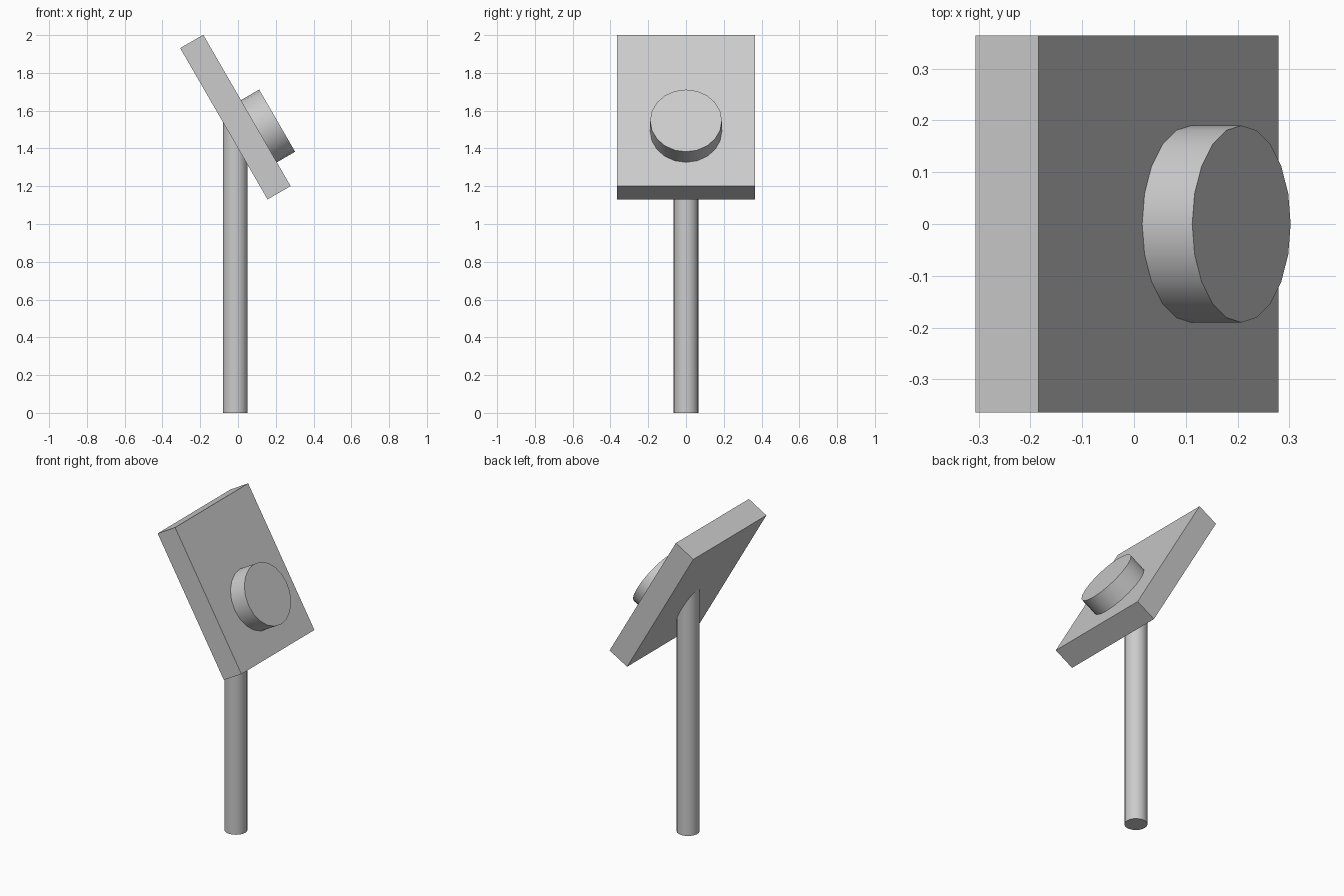
import bpy
from math import radians
from mathutils import Matrix, Vector

if "Cube" in bpy.data.objects:
    bpy.data.objects.remove(bpy.data.objects["Cube"])

TILT = radians(60)
CENTRE = Vector((-0.0138, 0, 1.566))
R = Matrix.Rotation(TILT, 3, 'Y')
THICK = 0.141


def on_panel(u, n):
    """World point: u down the slope, n out along the panel normal."""
    return CENTRE + R @ Vector((u, 0, n))


def cylinder(name, radius, depth, location, tilt=0.0):
    bpy.ops.mesh.primitive_cylinder_add(vertices=20, radius=radius, depth=depth,
                                        location=location, rotation=(0, tilt, 0))
    ob = bpy.context.object
    ob.name = name
    bpy.ops.object.shade_smooth_by_angle(angle=radians(40))
    return ob


# Upright post, its top buried inside the panel
POST_TOP = 1.55
cylinder("post", 0.066, POST_TOP, (-0.0145, 0, POST_TOP / 2))

# Tilted rectangular panel
bpy.ops.mesh.primitive_cube_add(size=1, location=CENTRE, rotation=(0, TILT, 0))
panel = bpy.context.object
panel.name = "panel"
panel.scale = (0.925, 0.728, THICK)
bpy.ops.object.transform_apply(location=False, rotation=False, scale=True)

# Round button standing on the panel face, slightly sunk in
BUTTON_TOP, SINK = 0.182, 0.02
bottom = THICK / 2 - SINK
cylinder("button", 0.19, BUTTON_TOP - bottom,
         on_panel(0.127, (BUTTON_TOP + bottom) / 2), TILT)
